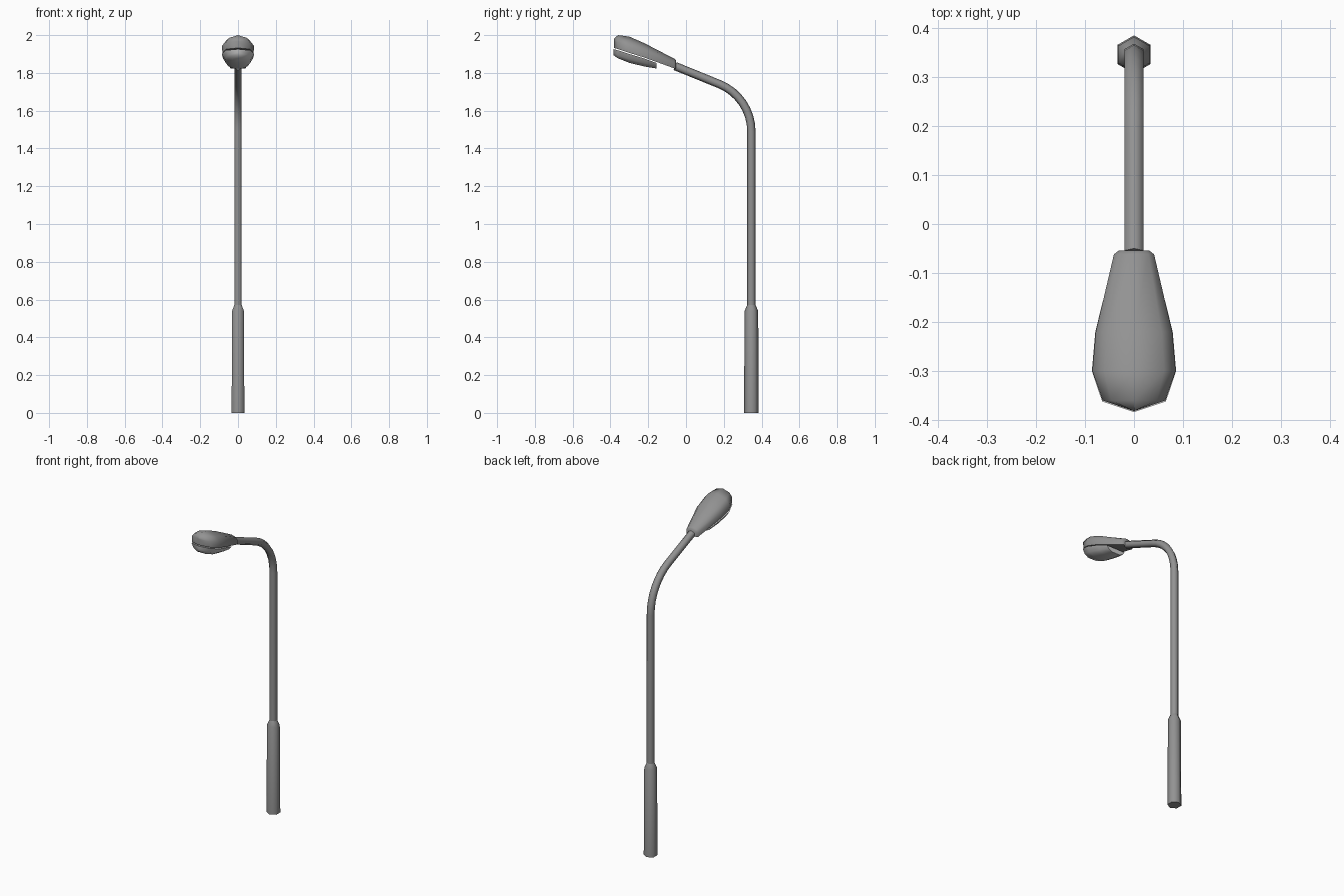
import bpy, bmesh, math
from mathutils import Vector

if "Cube" in bpy.data.objects:
    bpy.data.objects.remove(bpy.data.objects["Cube"])


def paint(name, value):
    mat = bpy.data.materials.new(name)
    mat.diffuse_color = (value, value, value, 1)
    mat.use_nodes = True
    mat.node_tree.nodes["Principled BSDF"].inputs["Base Color"].default_value = mat.diffuse_color
    return mat


METAL = paint("dark_metal", 0.29)
GLASS = paint("pale_glass", 0.9)


def loft(name, rings, mat, angle):
    """Skin equal-length closed rings, cap both ends, weld collapsed points."""
    bm = bmesh.new()
    loops = [[bm.verts.new(p) for p in ring] for ring in rings]
    n = len(loops[0])
    for a, b in zip(loops, loops[1:]):
        for i in range(n):
            j = (i + 1) % n
            bm.faces.new((a[i], a[j], b[j], b[i]))
    bm.faces.new(loops[0])
    bm.faces.new(loops[-1])
    bmesh.ops.remove_doubles(bm, verts=bm.verts, dist=0.0005)
    bmesh.ops.recalc_face_normals(bm, faces=bm.faces)
    mesh = bpy.data.meshes.new(name)
    bm.to_mesh(mesh)
    bm.free()
    mesh.materials.append(mat)
    obj = bpy.data.objects.new(name, mesh)
    bpy.context.collection.objects.link(obj)
    bpy.ops.object.select_all(action='DESELECT')
    obj.select_set(True)
    bpy.context.view_layer.objects.active = obj
    bpy.ops.object.shade_smooth_by_angle(angle=math.radians(angle))
    return obj


def hex_ring(y, z, r, tilt=0.0):
    """Hexagon across a path in the yz plane; tilt 0 means heading up."""
    normal = Vector((0, math.cos(tilt), math.sin(tilt)))
    side = Vector((1, 0, 0))
    return [Vector((0, y, z)) + r * (math.cos(k * math.pi / 3) * normal
            + math.sin(k * math.pi / 3) * side) for k in range(6)]


def mirrored(y, half, *centre):
    """Right half profile (x, z) mirrored to the left, plus a top centre point."""
    return ([(x, y, z) for x, z in half] + [(0, y, z) for z in centre]
            + [(-x, y, z) for x, z in reversed(half)])


POLE_Y = 0.346

# Thick hexagonal base sleeve
loft("base_sleeve", [hex_ring(POLE_Y, z, r) for z, r in
                     ((0, 0.039), (0.54, 0.036), (0.572, 0.022))], METAL, 66)

# Pole, bend and sloping arm
R, END = 0.27, math.radians(68.4)
path = [hex_ring(POLE_Y, 0.55, 0.022)]
for i in range(9):
    t = END * i / 8
    path.append(hex_ring(POLE_Y - R * (1 - math.cos(t)), 1.49 + R * math.sin(t), 0.022, t))
path.append(hex_ring(-0.058, 1.836, 0.022, END))
loft("pole_and_arm", path, METAL, 66)

# Lamp housing: y, half width, bottom, band top, crown
shell = [(-0.054, 0.031, 1.824, 1.846, 1.868),
         (-0.062, 0.041, 1.824, 1.850, 1.875),
         (-0.22, 0.078, 1.881, 1.918, 1.957),
         (-0.30, 0.085, 1.906, 1.942, 1.992),
         (-0.36, 0.064, 1.926, 1.962, 2.0),
         (-0.382, 0.0, 1.932, 1.968, 1.980)]
loft("lamp_housing", [mirrored(y, [(0.97 * w, b), (w, m), (0.72 * w, m + 0.62 * (t - m))], t)
                      for y, w, b, m, t in shell], METAL, 62)

# Lamp lens below: y, half width, top, bottom
lens = [(-0.155, 0.063, 1.852, 1.823),
        (-0.22, 0.079, 1.876, 1.834),
        (-0.30, 0.086, 1.900, 1.853),
        (-0.362, 0.065, 1.920, 1.878),
        (-0.384, 0.0, 1.926, 1.894)]
loft("lamp_lens", [mirrored(y, [(0.42 * w, b), (0.8 * w, b + 0.4 * (t - b)), (w, t)], t)
                   for y, w, t, b in lens], GLASS, 62)
